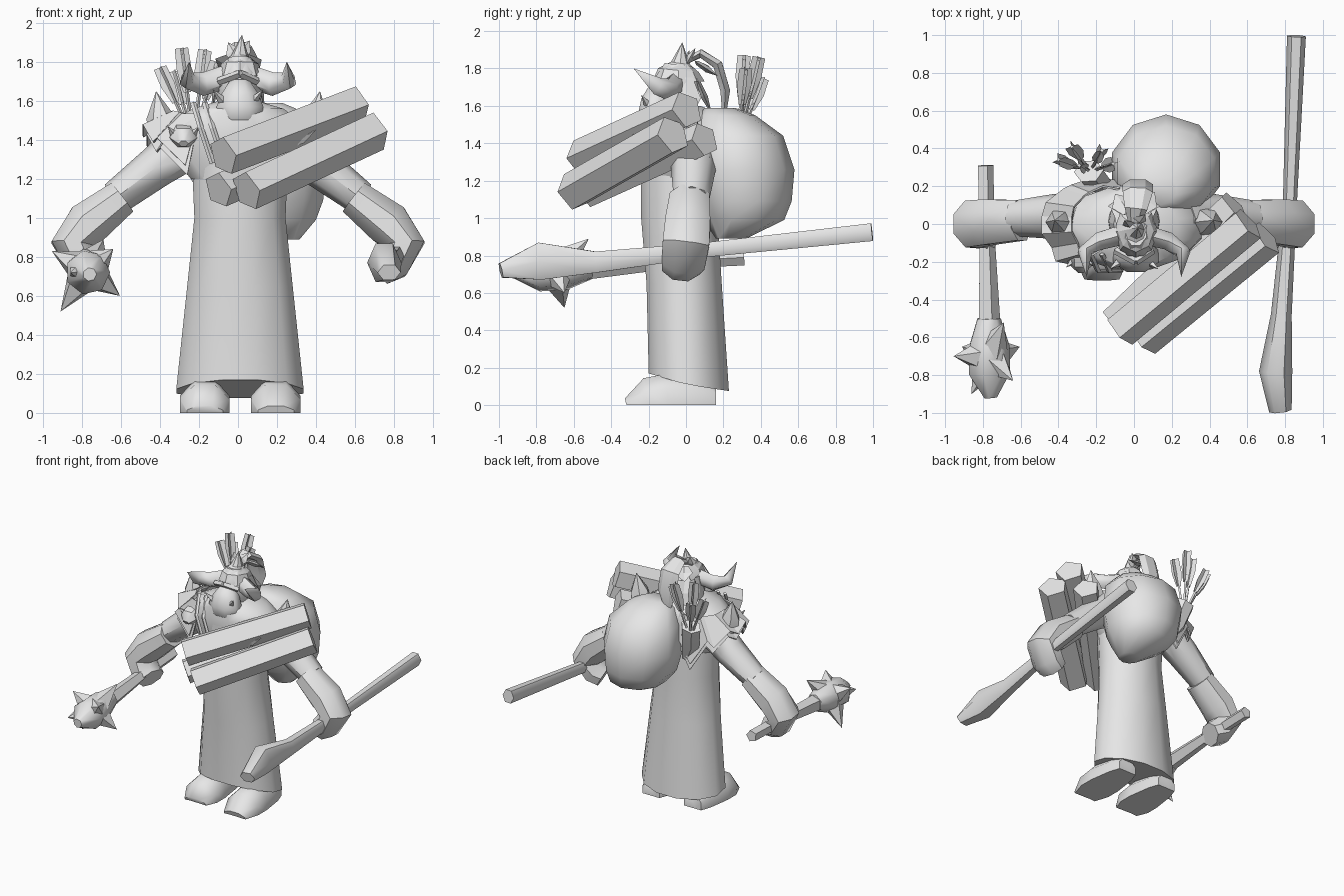
import bpy, bmesh, math
from mathutils import Vector

grey = bpy.data.materials.new("stone_grey")
grey.diffuse_color = (0.8, 0.8, 0.8, 1)


def finish(name, bm, smooth):
    bmesh.ops.remove_doubles(bm, verts=bm.verts, dist=0.0005)
    bmesh.ops.recalc_face_normals(bm, faces=bm.faces)
    me = bpy.data.meshes.new(name)
    bm.to_mesh(me)
    bm.free()
    me.materials.append(grey)
    ob = bpy.data.objects.new(name, me)
    bpy.context.collection.objects.link(ob)
    if smooth:
        bpy.ops.object.select_all(action='DESELECT')
        bpy.context.view_layer.objects.active = ob
        ob.select_set(True)
        bpy.ops.object.shade_smooth_by_angle(angle=math.radians(smooth))
    return ob


def loft(name, path, n=8, side=(1, 0, 0), smooth=45, turn=0.0, edit=None, axis=None):
    """Skin rings along a path of (x, y, z, radius along side, other radius)."""
    bm = bmesh.new()
    pts = [Vector(p[:3]) for p in path]
    rings = []
    for i, p in enumerate(path):
        t = Vector(axis) if axis else (pts[min(i + 1, len(pts) - 1)] - pts[max(i - 1, 0)]).normalized()
        v = t.cross(Vector(side)).normalized()
        u = v.cross(t)
        ring = []
        for k in range(n):
            a = 2 * math.pi * (k + turn) / n
            ring.append(bm.verts.new(pts[i] + u * math.cos(a) * p[3] + v * math.sin(a) * p[4]))
        rings.append(ring)
    for a, b in zip(rings, rings[1:]):
        for k in range(n):
            bm.faces.new((a[k], a[(k + 1) % n], b[(k + 1) % n], b[k]))
    bm.faces.new(rings[0])
    bm.faces.new(rings[-1])
    if edit:
        for vert in bm.verts:
            edit(vert.co)
    return finish(name, bm, smooth)


def spike(name, base, tip, r, n=5):
    """Pointed cone."""
    d = Vector(tip) - Vector(base)
    side = (0, 1, 0) if abs(d.y) < 0.7 * d.length else (1, 0, 0)
    loft(name, [(*base, r, r), (*tip, 0, 0)], n, side, 20)


def leaf(name, base, tip, w, side=(1, 0, 0), end=0.0, thick=0.008):
    """Thin blade, widest part way along."""
    mid = Vector(base).lerp(Vector(tip), 0.5)
    loft(name, [(*base, w * 0.5, thick), (*mid, w, thick * 1.5), (*tip, w * end, thick * bool(end))],
         4, side, 0)


UP = (0, 0, 1)


# Robe with an arched front hem
def hem(co):
    if co.z < 0.15:
        co.z += 0.06 * max(0, -co.y / 0.2) - 0.03 * max(0, co.y / 0.2)


loft("robe", [(0.01, 0.015, 0.11, 0.338, 0.222), (0.01, -0.01, 0.65, 0.28, 0.208),
              (0.01, -0.035, 1.0, 0.242, 0.212), (0.01, -0.035, 1.3, 0.255, 0.215),
              (0.01, -0.04, 1.5, 0.24, 0.2)], 12, edit=hem, turn=0.5, axis=UP)
# Mantle over the shoulders
loft("mantle", [(0, -0.03, 1.2, 0.25, 0.2), (-0.01, -0.02, 1.37, 0.39, 0.22),
                (-0.01, -0.02, 1.48, 0.37, 0.23), (0, -0.03, 1.56, 0.24, 0.21),
                (0, -0.02, 1.6, 0.1, 0.1)], 12, turn=0.5, axis=UP)
# Jagged drape over one shoulder: a fan of pointed flaps in two layers
for grow, drop in ((1.0, 0.0), (1.04, 0.05)):
    bm = bmesh.new()
    rim = [(-0.26, -0.22, 1.22), (-0.4, -0.19, 1.36), (-0.42, -0.12, 1.34), (-0.47, -0.05, 1.43),
           (-0.47, 0.04, 1.37), (-0.45, 0.11, 1.41), (-0.36, 0.18, 1.28), (-0.32, 0.2, 1.33),
           (-0.2, 0.24, 1.13), (-0.06, 0.22, 1.34)]
    low = [bm.verts.new((x * grow, y * grow, z + drop)) for x, y, z in rim]
    top = [bm.verts.new((x * 0.62 - 0.04, y * 0.85, 1.54 - 0.1 * abs(y) + drop * 0.3)) for x, y, z in rim]
    for i in range(len(rim) - 1):
        bm.faces.new((low[i], low[i + 1], top[i + 1], top[i]))
    drape = finish("shoulder_drape", bm, 0)
    drape.modifiers.new("thickness", 'SOLIDIFY').thickness = 0.01
# Chest straps
for x in (-0.2, -0.14):
    loft("strap", [(x - 0.03, -0.16, 1.59, 0.015, 0.01), (x + 0.01, -0.25, 1.46, 0.015, 0.01),
                   (x + 0.07, -0.25, 1.28, 0.015, 0.01)], 4, smooth=0)
# Small trophy on the chest
loft("shoulder_trophy", [(-0.28, -0.14, 1.42, 0.075, 0.075), (-0.28, -0.21, 1.41, 0.07, 0.06),
                         (-0.28, -0.25, 1.38, 0.025, 0.02)], 6)
for s in (-1, 1):
    spike("trophy_tooth", (-0.28 + s * 0.05, -0.2, 1.43), (-0.28 + s * 0.08, -0.23, 1.47), 0.02, 4)

for s in (-1, 1):
    # Feet, flattened on the ground
    def ground(co):
        co.z = max(co.z, 0)
    f = 0.012 + s * 0.182
    loft("foot", [(f, 0.16, 0.03, 0.08, 0.08), (f, 0.08, 0.03, 0.11, 0.13),
                  (f, -0.1, 0.03, 0.138, 0.15), (f, -0.21, 0.02, 0.138, 0.135),
                  (f, -0.305 - s * 0.015, 0.0, 0.1, 0.04)], 8, edit=ground, turn=0.5, smooth=60)
    # Arms and wide cuffs
    loft("upper_arm", [(s * 0.24, 0.03, 1.4, 0.12, 0.14), (s * 0.42, 0.04, 1.26, 0.12, 0.108),
                       (s * 0.63, 0.03, 1.1, 0.095, 0.088)], 8, (0, 1, 0))
    loft("forearm", [(s * 0.595, 0.02, 1.105, 0.115, 0.1), (s * 0.77, 0.01, 0.97, 0.13, 0.125),
                     (s * 0.85, 0.0, 0.865, 0.135, 0.115), (s * 0.79, -0.015, 0.765, 0.125, 0.1),
                     (s * 0.735, -0.03, 0.735, 0.11, 0.085)], 8, (0, 1, 0), turn=0.5)
    # Shoulder horns
    loft("shoulder_horn", [(s * 0.38, 0.01, 1.42, 0.08, 0.08), (s * 0.4, 0.01, 1.52, 0.07, 0.06),
                           (s * 0.42, 0.02, 1.65, 0, 0)], 6, smooth=35)
    # Curved head horns
    loft("head_horn", [(s * 0.07, -0.06, 1.72, 0.06, 0.06), (s * 0.18, -0.09, 1.685, 0.06, 0.055),
                       (s * 0.26, -0.15, 1.705, 0.048, 0.042), (s * 0.25, -0.28, 1.8, 0, 0)],
         6, (0, 0, 1), 60)
    # Cheek tusks and side hair
    spike("tusk", (s * 0.08, -0.2, 1.6), (s * 0.13, -0.24, 1.66), 0.025, 4)
    leaf("side_hair", (s * 0.1, 0.0, 1.75), (s * 0.14, 0.02, 1.52), 0.07, (0, 1, 0))
    loft("brow", [(0.01, -0.2, 1.74, 0.02, 0.02), (s * 0.1, -0.14, 1.7, 0.02, 0.02)], 4, (0, 0, 1), 0)

# Head, muzzle and helmet
loft("head", [(0.01, -0.05, 1.5, 0.08, 0.1), (0.01, -0.05, 1.62, 0.12, 0.12),
              (0.01, -0.05, 1.74, 0.11, 0.13), (0.01, -0.04, 1.82, 0.06, 0.08)], 8, turn=0.5)
loft("muzzle", [(0.01, -0.18, 1.465, 0.06, 0.04), (0.01, -0.175, 1.51, 0.12, 0.075),
                (0.01, -0.17, 1.57, 0.13, 0.09), (0.01, -0.16, 1.64, 0.1, 0.085),
                (0.01, -0.14, 1.71, 0.05, 0.06)], 8, turn=0.5, smooth=60, axis=UP)
loft("helmet", [(0.01, -0.04, 1.73, 0.118, 0.14), (0.01, -0.04, 1.79, 0.095, 0.11),
                (0.01, -0.03, 1.83, 0.045, 0.05), (0.02, -0.02, 1.94, 0, 0)], 8, smooth=25)
# Plume arching over and down the back of the head
loft("plume", [(0, 0.0, 1.84, 0.03, 0.02), (0.01, 0.08, 1.88, 0.06, 0.025), (0.02, 0.17, 1.82, 0.08, 0.03),
               (0.02, 0.21, 1.68, 0.08, 0.03), (0.02, 0.2, 1.47, 0, 0)], 6, smooth=30)
for base, tip, w in [((0, -0.02, 1.8), (-0.05, 0.02, 1.9), 0.04), ((0, 0, 1.82), (0.06, 0.05, 1.91), 0.04),
                     ((-0.03, 0.06, 1.83), (-0.1, 0.16, 1.77), 0.06), ((0.03, 0.06, 1.83), (0.11, 0.17, 1.76), 0.06),
                     ((-0.04, 0.06, 1.74), (-0.08, 0.14, 1.55), 0.08), ((0.04, 0.06, 1.74), (0.08, 0.14, 1.55), 0.08)]:
    leaf("crest_leaf", base, tip, w, thick=0.012)

# Round sack on the back
loft("sack", [(0.24, 0.24, 0.89, 0.08, 0.08), (0.2, 0.31, 0.99, 0.21, 0.215), (0.18, 0.305, 1.09, 0.27, 0.26),
              (0.17, 0.29, 1.26, 0.3, 0.29), (0.17, 0.27, 1.44, 0.27, 0.25),
              (0.15, 0.22, 1.55, 0.18, 0.15), (0.14, 0.18, 1.59, 0.09, 0.08)],
     10, smooth=60, turn=0.5, axis=UP)

# Bundle of five-sided logs
for a, b, r in [((-0.075, -0.56, 1.32), (0.605, 0.005, 1.58), 0.103),
                ((0.045, -0.605, 1.14), (0.7, -0.07, 1.445), 0.106),
                ((-0.1, -0.51, 1.145), (0.53, 0.1, 1.42), 0.095)]:
    loft("log", [(*a, r, r), (*b, r, r)], 5, (0, 0, 1), 0, turn=0.25)
leaf("bundle_tie", (0.25, -0.32, 1.37), (0.4, -0.28, 1.45), 0.03, (0, 0, 1))

# Quiver with flat fletched arrows
loft("quiver", [(-0.14, 0.19, 1.2, 0.04, 0.04), (-0.2, 0.23, 1.34, 0.075, 0.06),
                (-0.24, 0.28, 1.5, 0.08, 0.065)], 6, smooth=30)
for tip in [(-0.4, 0.34, 1.77), (-0.29, 0.31, 1.87), (-0.17, 0.39, 1.86), (-0.11, 0.32, 1.8), (-0.33, 0.41, 1.75)]:
    base, end = Vector((-0.23, 0.28, 1.4)), Vector(tip)
    low = base.lerp(end, 0.52)
    loft("arrow_shaft", [(*base, 0.01, 0.01), (*end, 0.01, 0.01)], 4, smooth=0)
    for side in ((1, 0.3, 0), (-0.3, 1, 0)):
        leaf("arrow_feather", low, end, 0.04, side, 0.9, 0.003)

# Long club on one side
loft("club", [(0.86, 0.995, 0.925, 0.05, 0.055), (0.825, 0.1, 0.83, 0.037, 0.045),
              (0.78, -0.48, 0.765, 0.055, 0.065), (0.75, -0.78, 0.77, 0.088, 0.115),
              (0.775, -0.99, 0.72, 0.06, 0.045)], 6, smooth=60)

# Spiked mace on the other side
loft("mace_handle", [(-0.79, 0.31, 0.79, 0.045, 0.045), (-0.78, -0.1, 0.77, 0.045, 0.045),
                     (-0.77, -0.56, 0.73, 0.065, 0.065)], 5, smooth=30)
loft("mace_head", [(-0.77, -0.5, 0.74, 0.065, 0.065), (-0.77, -0.64, 0.73, 0.11, 0.115),
                   (-0.77, -0.79, 0.72, 0.115, 0.115), (-0.76, -0.92, 0.71, 0.035, 0.035)], 7, smooth=60)
for tip in [(-0.955, -0.7, 0.83), (-0.91, -0.65, 0.52), (-0.605, -0.65, 0.6), (-0.64, -0.83, 0.84),
            (-0.69, -0.52, 0.89), (-0.86, -0.9, 0.72)]:
    c = Vector((-0.77, -0.7, 0.73))
    spike("mace_spike", c.lerp(Vector(tip), 0.25), tip, 0.085)
